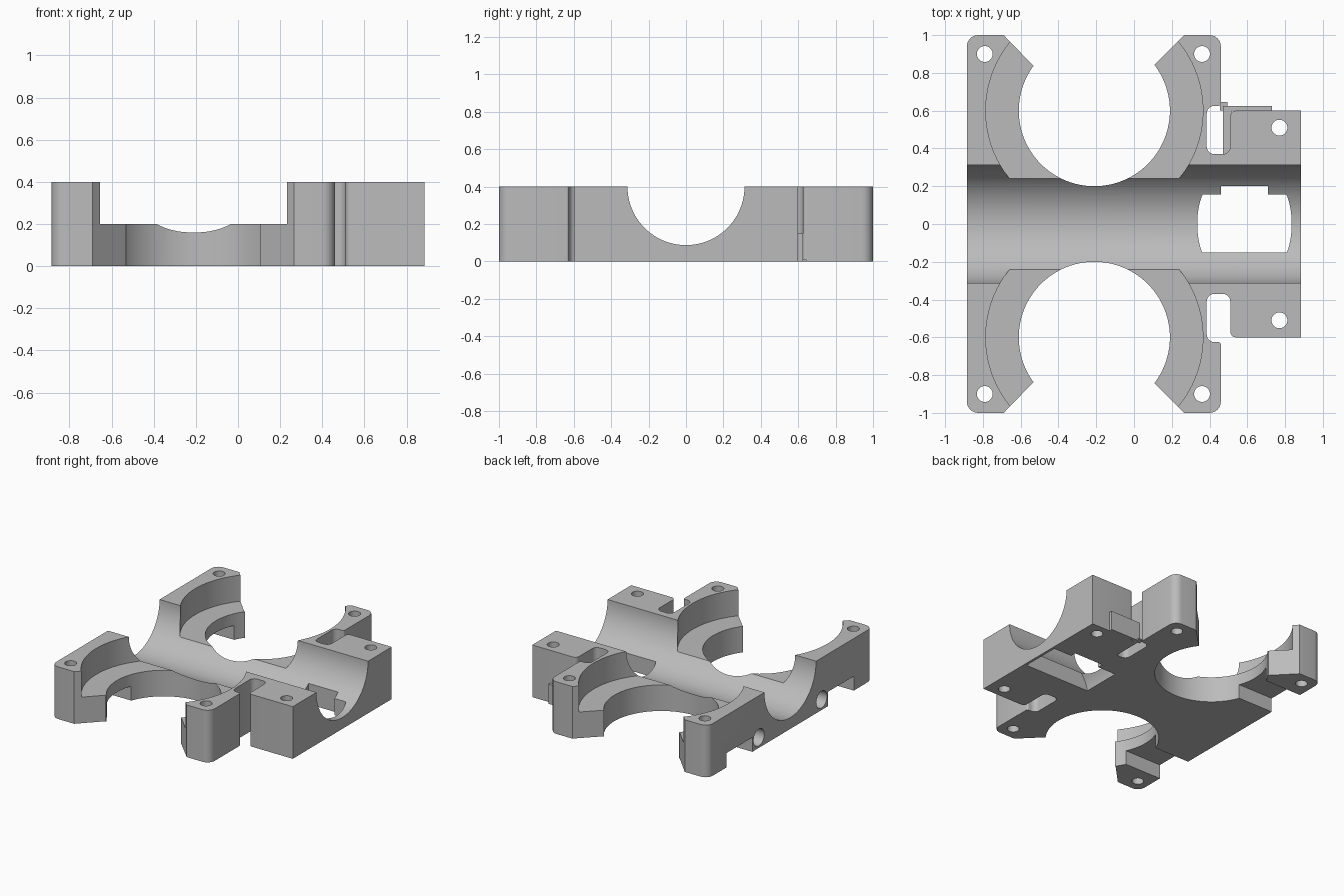
import bpy, bmesh, math
from mathutils import Vector

old = bpy.data.objects.get("Cube")
if old:
    bpy.data.objects.remove(old, do_unlink=True)

grey = bpy.data.materials.new("plain_grey")
grey.use_nodes = True
COLOUR = (0.5, 0.5, 0.5, 1)
grey.diffuse_color = COLOUR
grey.node_tree.nodes["Principled BSDF"].inputs["Base Color"].default_value = COLOUR


def rounded(corners, steps=6):
    """Outline with each (x, y, radius) corner filleted."""
    out = []
    n = len(corners)
    for i, (x, y, r) in enumerate(corners):
        p = Vector((x, y))
        if not r:
            out.append(p)
            continue
        a = (Vector(corners[i - 1][:2]) - p).normalized()
        b = (Vector(corners[(i + 1) % n][:2]) - p).normalized()
        centre = p + (a + b) * r
        for k in range(steps + 1):
            t = k / steps * math.pi / 2
            out.append(centre - b * r * math.cos(t) - a * r * math.sin(t))
    return out


def prism(name, outline, z0, z1):
    """Extrude a flat outline from z0 to z1."""
    bm = bmesh.new()
    face = bm.faces.new([bm.verts.new((x, y, z0)) for x, y in outline])
    top = bmesh.ops.extrude_face_region(bm, geom=[face])["geom"]
    verts = [v for v in top if isinstance(v, bmesh.types.BMVert)]
    bmesh.ops.translate(bm, vec=(0, 0, z1 - z0), verts=verts)
    bmesh.ops.recalc_face_normals(bm, faces=bm.faces)
    mesh = bpy.data.meshes.new(name)
    bm.to_mesh(mesh)
    bm.free()
    mesh.materials.append(grey)
    ob = bpy.data.objects.new(name, mesh)
    bpy.context.collection.objects.link(ob)
    return ob


def box(name, x0, x1, y0, y1, z0, z1):
    return prism(name, [(x0, y0), (x1, y0), (x1, y1), (x0, y1)], z0, z1)


def rod(name, r, start, end, axis="Z", at=(0, 0, 0), sides=48):
    """Cylinder along an axis, from start to end."""
    ring = [(r * math.cos(2 * math.pi * i / sides), r * math.sin(2 * math.pi * i / sides))
            for i in range(sides)]
    ob = prism(name, ring, start, end)
    if axis == "X":
        ob.rotation_euler = (0, math.pi / 2, 0)
    elif axis == "Y":
        ob.rotation_euler = (-math.pi / 2, 0, 0)
    ob.location = at
    return ob


# Plate outline: rounded arms, open jaws and side slots, mirrored front to back
half = [(-0.885, 1, 0.06), (-0.69, 1, 0), (-0.535, 0.84, 0), (0.105, 0.84, 0),
        (0.265, 1, 0), (0.46, 1, 0.06), (0.46, 0.625, 0.015), (0.385, 0.625, 0.04),
        (0.385, 0.37, 0.04), (0.51, 0.37, 0.04), (0.51, 0.6, 0.03), (0.885, 0.6, 0)]
mirrored = [(x, -y, r) for x, y, r in reversed(half)]
body = prism("carriage_body", rounded(half + mirrored), 0, 0.4)

cutters = []

# Long trough
cutters.append(rod("trough_cutter", 0.313, -1, 1, "X", (0, 0, 0.4), 96))

# Wheel clearance and the notch beside it
cutters.append(rod("wheel_cutter", 0.285, -0.15, 0.155, "Y", (0.585, 0, -0.05), 72))
cutters.append(box("notch_cutter", 0.46, 0.71, 0, 0.2, -0.1, 0.25))

for side in (-1, 1):
    # Bearing seats with a stepped ledge
    cutters.append(rod("seat_cutter", 0.4, -0.1, 0.5, at=(-0.21, side * 0.6, 0), sides=96))
    cutters.append(rod("ledge_cutter", 0.575, 0.2, 0.5, at=(-0.21, side * 0.6, 0), sides=96))
    # Screw holes
    for x, y in ((-0.79, 0.9), (0.36, 0.9), (0.77, 0.51)):
        cutters.append(rod("screw_cutter", 0.042, -0.1, 0.5, at=(x, side * y, 0), sides=32))
    # Blind rod sockets and underside grooves
    cutters.append(rod("socket_cutter", 0.065, -1, -0.65, "X", (0, side * 0.38, 0.08), 32))
    y0, y1 = sorted((side * 0.46, side * 0.77))
    cutters.append(box("groove_cutter", -1, -0.5, y0, y1, -0.1, 0.11))

for cutter in cutters:
    cutter.hide_render = True
    mod = body.modifiers.new(cutter.name, "BOOLEAN")
    mod.operation = "DIFFERENCE"
    mod.solver = "EXACT"
    mod.object = cutter

# Bake the cuts and drop the cutters
bpy.context.view_layer.update()
graph = bpy.context.evaluated_depsgraph_get()
result = bpy.data.meshes.new_from_object(body.evaluated_get(graph))
body.modifiers.clear()
body.data = result
for cutter in cutters:
    bpy.data.objects.remove(cutter, do_unlink=True)

# Low tab behind the block and its thin foot
box("rear_tab", 0.47, 0.73, 0.6, 0.625, 0, 0.15)
box("slot_tab", 0.47, 0.515, 0.37, 0.6, 0, 0.15)
box("tab_foot", 0.455, 0.495, 0.6, 0.645, 0, 0.01)

bpy.ops.object.select_all(action="DESELECT")
body.select_set(True)
bpy.context.view_layer.objects.active = body
bpy.ops.object.shade_smooth_by_angle(angle=math.radians(30))
